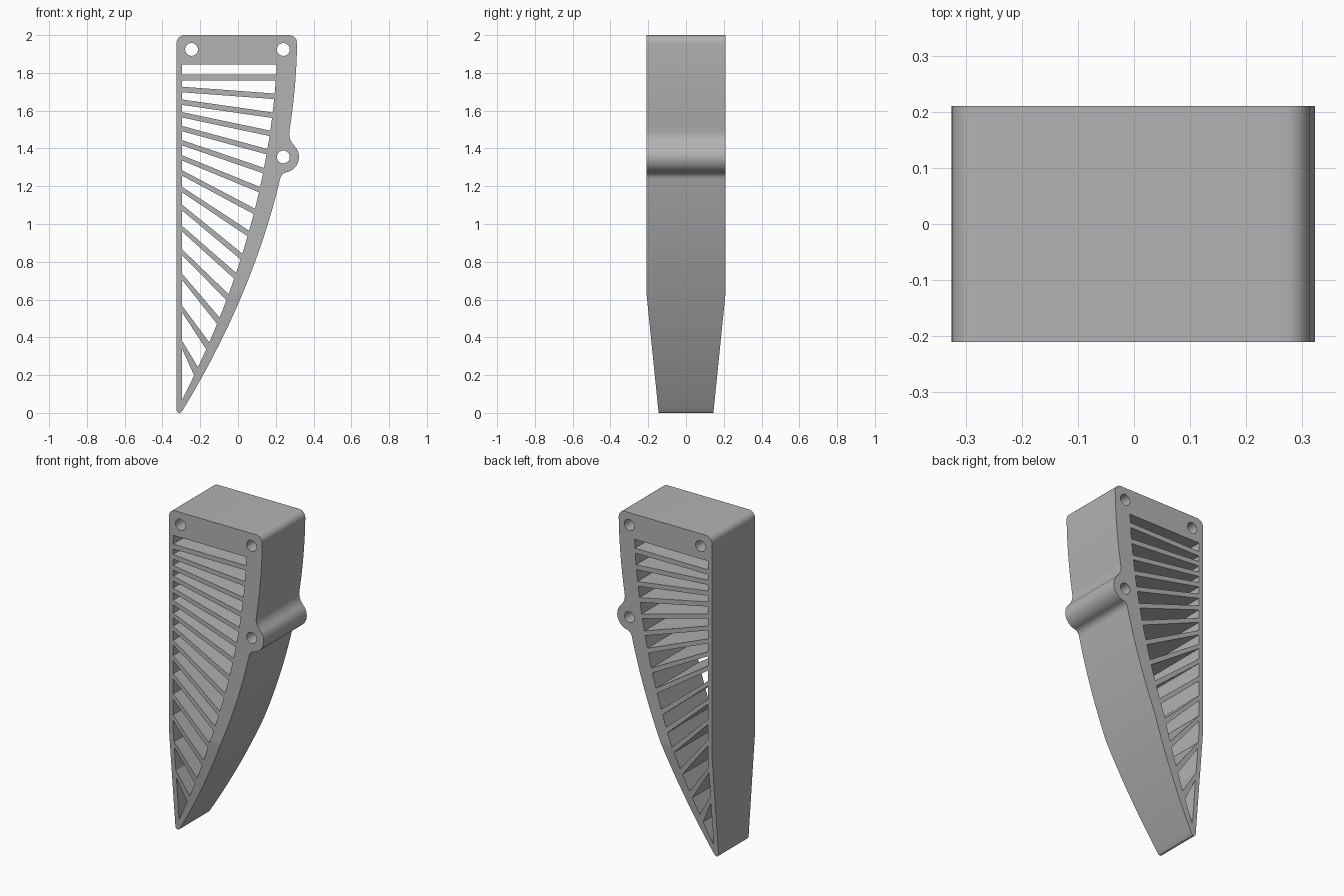
import bpy, bmesh
from math import sin, cos, radians, hypot
from mathutils import Vector

cube = bpy.data.objects.get("Cube")
if cube:
    bpy.data.objects.remove(cube, do_unlink=True)

grey = bpy.data.materials.new("plain grey")
grey.use_nodes = True
colour = (0.45, 0.45, 0.45, 1)
grey.diffuse_color = colour
grey.node_tree.nodes["Principled BSDF"].inputs["Base Color"].default_value = colour

DEPTH = 0.21        # half depth of the upper part
TIP_DEPTH = 0.145   # half depth at the tip
TAPER_Z = 0.64      # the depth narrows below this height
WALL_X = -0.296     # inner face of the straight wall


def parabola(z, a, b, c):
    """x of the parabola through three (z, x) points."""
    total = 0
    for p, q, r in ((a, b, c), (b, c, a), (c, a, b)):
        total += p[1] * (z - q[0]) * (z - r[0]) / ((p[0] - q[0]) * (p[0] - r[0]))
    return total


def outer(z):
    return parabola(z, (0.01, -0.295), (0.575, 0.0), (1.92, 0.312))


def inner(z):
    return parabola(z, (0.07, WALL_X), (0.615, -0.055), (1.845, 0.205))


def sweep(edge, z0, z1, n):
    return [(edge(z0 + (z1 - z0) * i / n), z0 + (z1 - z0) * i / n) for i in range(n + 1)]


def arc(x, z, r, start, end, n=8):
    angles = [radians(start + (end - start) * i / n) for i in range(n + 1)]
    return [(x + r * cos(a), z + r * sin(a)) for a in angles]


def blend(p, ctrl, q, n=6):
    """Curved fillet from p to q, without its end points."""
    p, ctrl, q = Vector(p), Vector(ctrl), Vector(q)
    ts = [i / n for i in range(1, n)]
    return [tuple(p * (1 - t) ** 2 + ctrl * 2 * t * (1 - t) + q * t * t) for t in ts]


def prism(name, loops):
    """Fill the outline (later loops are holes), extrude it in y, taper the tip."""
    curve = bpy.data.curves.new(name + "_profile", 'CURVE')
    curve.dimensions = '2D'
    curve.fill_mode = 'BOTH'
    curve.extrude = DEPTH
    for loop in loops:
        spline = curve.splines.new('POLY')
        spline.points.add(len(loop) - 1)
        for point, (x, z) in zip(spline.points, loop):
            point.co = (x, z, 0, 1)
        spline.use_cyclic_u = True
    helper = bpy.data.objects.new(name + "_profile", curve)
    bpy.context.collection.objects.link(helper)
    bpy.context.view_layer.update()
    evaluated = helper.evaluated_get(bpy.context.evaluated_depsgraph_get())
    mesh = bpy.data.meshes.new_from_object(evaluated)
    bpy.data.objects.remove(helper, do_unlink=True)
    mesh.name = name

    bm = bmesh.new()
    bm.from_mesh(mesh)
    for v in bm.verts:
        v.co = (v.co.x, -v.co.z, v.co.y)
    bmesh.ops.remove_doubles(bm, verts=bm.verts, dist=0.0001)
    bmesh.ops.bisect_plane(bm, geom=bm.verts[:] + bm.edges[:] + bm.faces[:],
                           plane_co=(0, 0, TAPER_Z), plane_no=(0, 0, 1))
    for v in bm.verts:
        if v.co.z < TAPER_Z:
            half = TIP_DEPTH + (DEPTH - TIP_DEPTH) * v.co.z / TAPER_Z
            v.co.y *= half / DEPTH
    bmesh.ops.recalc_face_normals(bm, faces=bm.faces)
    bm.to_mesh(mesh)
    bm.free()

    mesh.materials.clear()
    mesh.materials.append(grey)
    obj = bpy.data.objects.new(name, mesh)
    bpy.context.collection.objects.link(obj)
    bpy.ops.object.select_all(action='DESELECT')
    obj.select_set(True)
    bpy.context.view_layer.objects.active = obj
    bpy.ops.object.shade_smooth_by_angle(angle=radians(30))
    return obj


# Frame: rounded tip, bowed edge with a bolt lug, rounded top corners
lug = arc(0.24, 1.355, 0.083, -80, 45, 16)
low, high = (outer(1.235), 1.235), (outer(1.49), 1.49)
outline = arc(-0.31, 0.015, 0.015, 180, 330)
outline += sweep(outer, 0.03, 1.235, 32)
outline += blend(low, (0.228, 1.266), lug[0]) + lug
outline += blend(lug[-1], (0.266, 1.449), high)
outline += sweep(outer, 1.49, 1.955, 12)
outline += arc(outer(1.96) - 0.042, 1.958, 0.042, 10, 90)
outline += arc(-0.283, 1.958, 0.042, 90, 180)

opening = [(WALL_X, 1.845)] + sweep(inner, 0.07, 1.845, 40)[::-1]
bolt_holes = [arc(x, z, 0.034, 0, 345, 23)
              for x, z in ((-0.246, 1.924), (0.24, 1.924), (0.24, 1.355))]
prism("frame", [outline, opening] + bolt_holes)

# Ribs: (height at the straight wall, height at the bowed wall), fanning downward
ribs = [(1.776, 1.776), (1.712, 1.676), (1.645, 1.576), (1.578, 1.48), (1.505, 1.383),
        (1.43, 1.283), (1.35, 1.182), (1.27, 1.067), (1.182, 0.95), (1.087, 0.828),
        (0.975, 0.726), (0.85, 0.613), (0.72, 0.488), (0.55, 0.355), (0.36, 0.22)]
for i, (left, right) in enumerate(ribs):
    run = inner(right) - WALL_X
    thickness = 0.03 - 0.0007 * i
    h = thickness / 2 * hypot(run, left - right) / run
    prism(f"rib_{i + 1}", [[(WALL_X, left - h), (inner(right - h), right - h),
                            (inner(right + h), right + h), (WALL_X, left + h)]])
